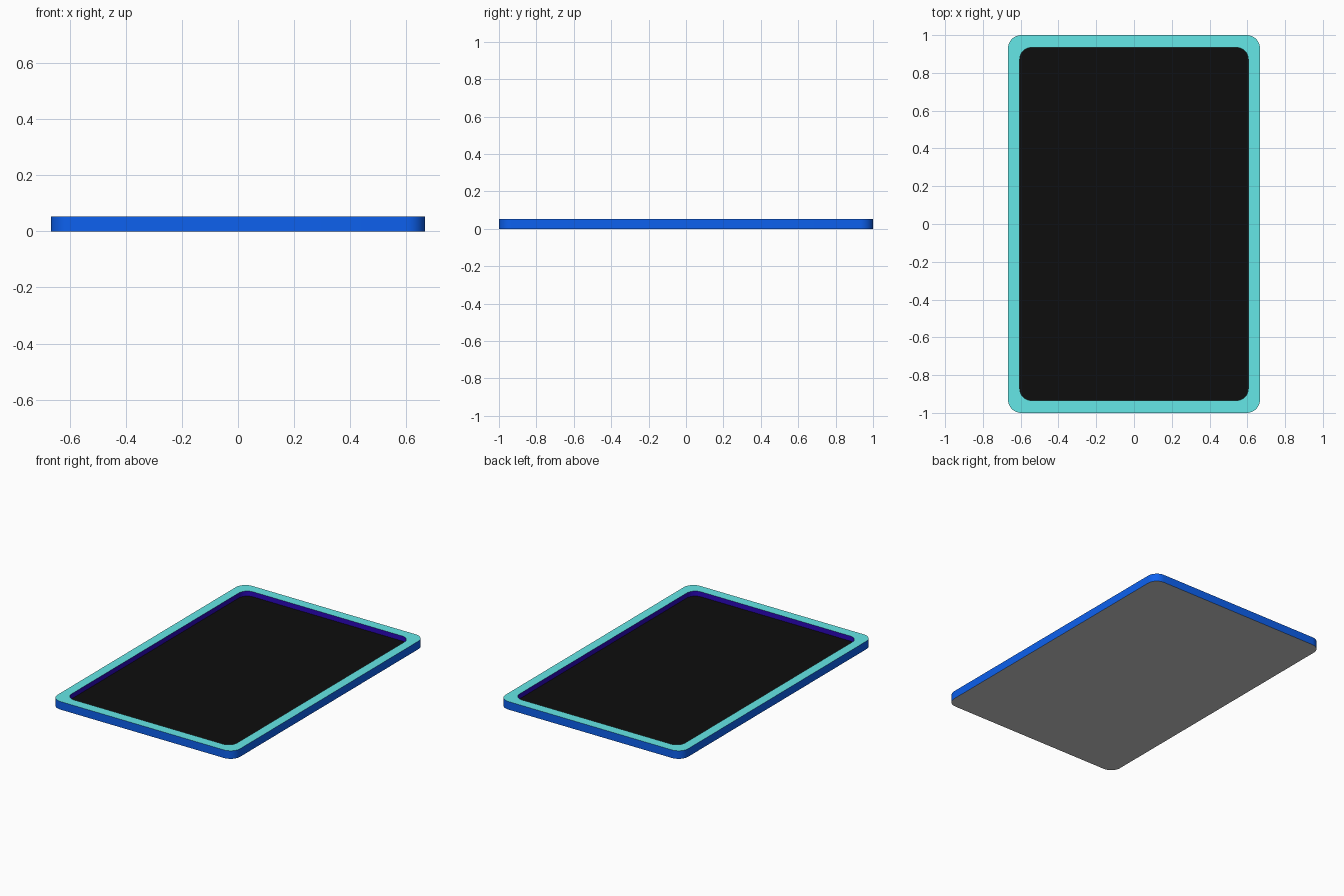
import bpy, bmesh, math

if "Cube" in bpy.data.objects:
    bpy.data.objects.remove(bpy.data.objects["Cube"])

HX, HY, H = 0.667, 1.0, 0.053       # outer half sizes and height
IX, IY = 0.605, 0.934               # recess half sizes
SCREEN_Z = 0.02


def material(name, rgb):
    m = bpy.data.materials.new(name)
    m.diffuse_color = (*rgb, 1)
    m.use_nodes = True
    m.node_tree.nodes["Principled BSDF"].inputs["Base Color"].default_value = m.diffuse_color
    return m


def rounded_loop(bm, hx, hy, r, z, seg=12):
    """Ring of vertices around a rounded rectangle, counter-clockwise."""
    verts = []
    for q, (sx, sy) in enumerate([(1, 1), (-1, 1), (-1, -1), (1, -1)]):
        for i in range(seg + 1):
            a = (q + i / seg) * math.pi / 2
            verts.append(bm.verts.new((sx * (hx - r) + r * math.cos(a),
                                       sy * (hy - r) + r * math.sin(a), z)))
    return verts


def stacked(name, loops, mats):
    """Closed body: cap, bands between successive loops, cap; one material each."""
    bm = bmesh.new()
    rings = [rounded_loop(bm, *l) for l in loops]
    bm.faces.new(rings[0][::-1]).material_index = 0
    n = len(rings[0])
    for k, (a, b) in enumerate(zip(rings, rings[1:])):
        for i in range(n):
            j = (i + 1) % n
            f = bm.faces.new((a[i], a[j], b[j], b[i]))
            f.material_index = min(k + 1, len(mats) - 1)
    bm.faces.new(rings[-1]).material_index = len(mats) - 1
    me = bpy.data.meshes.new(name)
    bm.to_mesh(me)
    bm.free()
    for m in mats:
        me.materials.append(m)
    ob = bpy.data.objects.new(name, me)
    bpy.context.collection.objects.link(ob)
    bpy.ops.object.select_all(action='DESELECT')
    ob.select_set(True)
    bpy.context.view_layer.objects.active = ob
    bpy.ops.object.shade_smooth_by_angle(angle=math.radians(30))
    return ob


grey = material("back_grey", (0.6, 0.6, 0.6))
blue = material("side_blue", (0.004, 0.119, 0.86))
teal = material("rim_teal", (0.13, 0.80, 0.80))
purple = material("lip_purple", (0.025, 0.002, 0.50))
black = material("screen_black", (0.004, 0.004, 0.004))

# Tray-shaped case: grey back, blue sides, teal rim, purple inner lip
stacked("case", [
    (HX, HY, 0.07, 0.0),
    (HX, HY, 0.07, H),
    (IX, IY, 0.062, H),
    (IX, IY, 0.062, 0.01),
], [grey, blue, teal, purple, black])

# Screen slab seated in the recess, its edge let slightly into the lip
e = 0.0005
stacked("screen", [
    (IX + e, IY + e, 0.062, 0.011),
    (IX + e, IY + e, 0.062, SCREEN_Z),
], [black])
